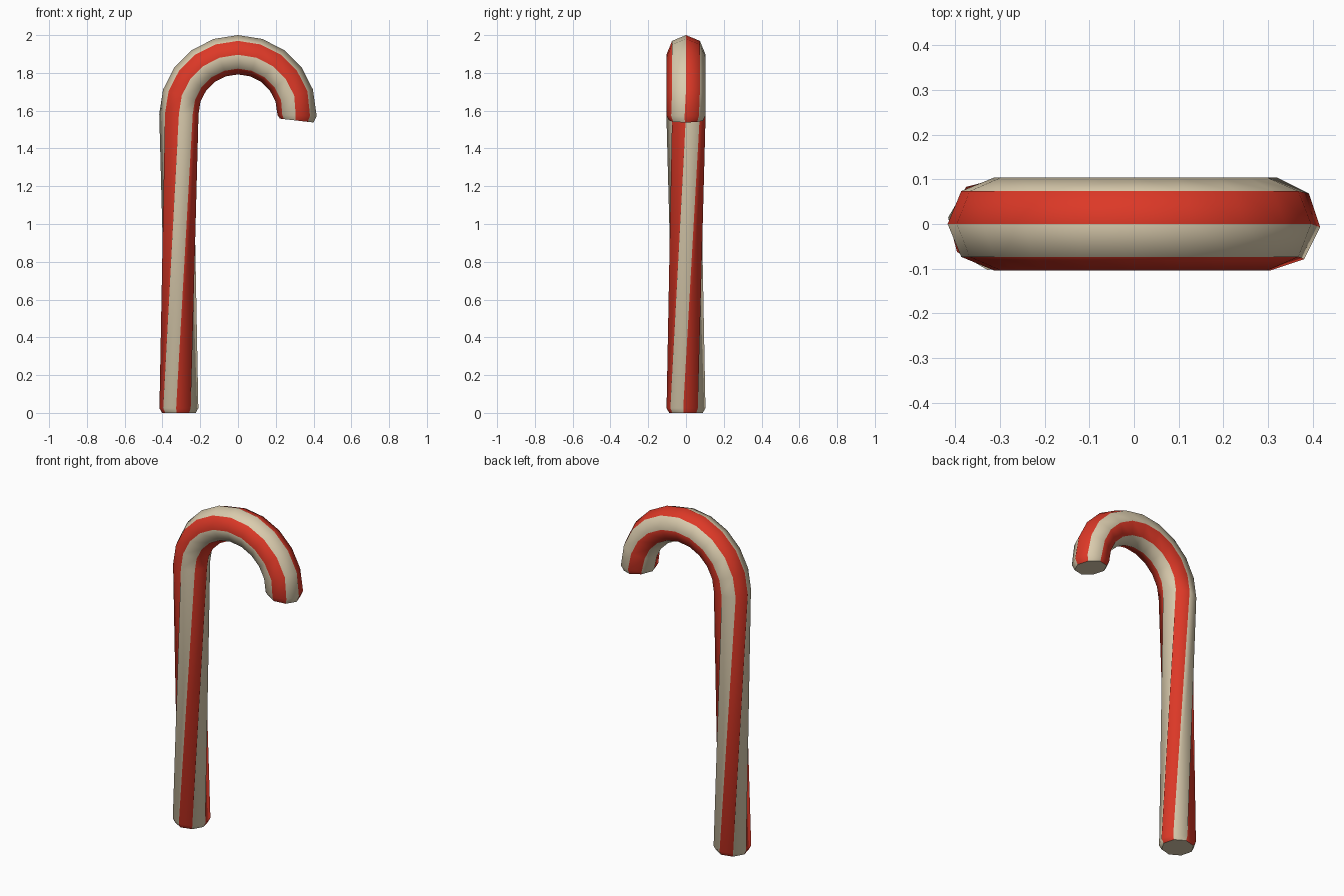
import bpy, bmesh, math
from mathutils import Vector

if "Cube" in bpy.data.objects:
    bpy.data.objects.remove(bpy.data.objects["Cube"])

R = 0.313      # bend radius of the hook centre line
T = 0.104      # tube radius
ZC = 2 - R - T # height of the hook centre
SIDES = 8


def material(name, rgb):
    m = bpy.data.materials.new(name)
    m.diffuse_color = (*rgb, 1)
    m.use_nodes = True
    m.node_tree.nodes["Principled BSDF"].inputs["Base Color"].default_value = m.diffuse_color
    return m


def ring(bm, centre, out, radius, twist):
    """Octagon spanned by the outward direction and the front (-y)."""
    front = Vector((0, -1, 0))
    verts = []
    for k in range(SIDES):
        a = math.radians(360 / SIDES * k + twist)
        verts.append(bm.verts.new(centre + (out * math.cos(a) + front * math.sin(a)) * radius))
    return verts


def hook_ring(bm, deg, radius, twist):
    a = math.radians(deg)
    out = Vector((math.cos(a), 0, math.sin(a)))
    return ring(bm, Vector((0, 0, ZC)) + out * R, out, radius, twist)


bm = bmesh.new()
left = Vector((-1, 0, 0))

# twisted stem: rounded foot, then one long twisted span up to the hook
rings = [ring(bm, Vector((-R, 0, 0)), left, 0.09, -53),
         ring(bm, Vector((-R, 0, 0.025)), left, T, -53)]
# hook
rings += [hook_ring(bm, d, T, 0) for d in range(180, 0, -18)]
# slightly turned tip with a bevelled end
rings += [hook_ring(bm, -1.5, T, 4), hook_ring(bm, -6.5, 0.09, 4)]

# alternating stripes, one per side of the octagon
for a, b in zip(rings, rings[1:]):
    for k in range(SIDES):
        n = (k + 1) % SIDES
        f = bm.faces.new((a[k], a[n], b[n], b[k]))
        f.material_index = k % 2
# end caps
for r in (rings[0], rings[-1]):
    bm.faces.new(r).material_index = 0
bmesh.ops.recalc_face_normals(bm, faces=bm.faces[:])

mesh = bpy.data.meshes.new("candy_cane")
bm.to_mesh(mesh)
bm.free()
mesh.materials.append(material("cream", (0.70, 0.60, 0.42)))
mesh.materials.append(material("red", (0.72, 0.04, 0.02)))
obj = bpy.data.objects.new("candy_cane", mesh)
bpy.context.collection.objects.link(obj)
bpy.context.view_layer.objects.active = obj
obj.select_set(True)
bpy.ops.object.shade_smooth_by_angle(angle=math.radians(50))
